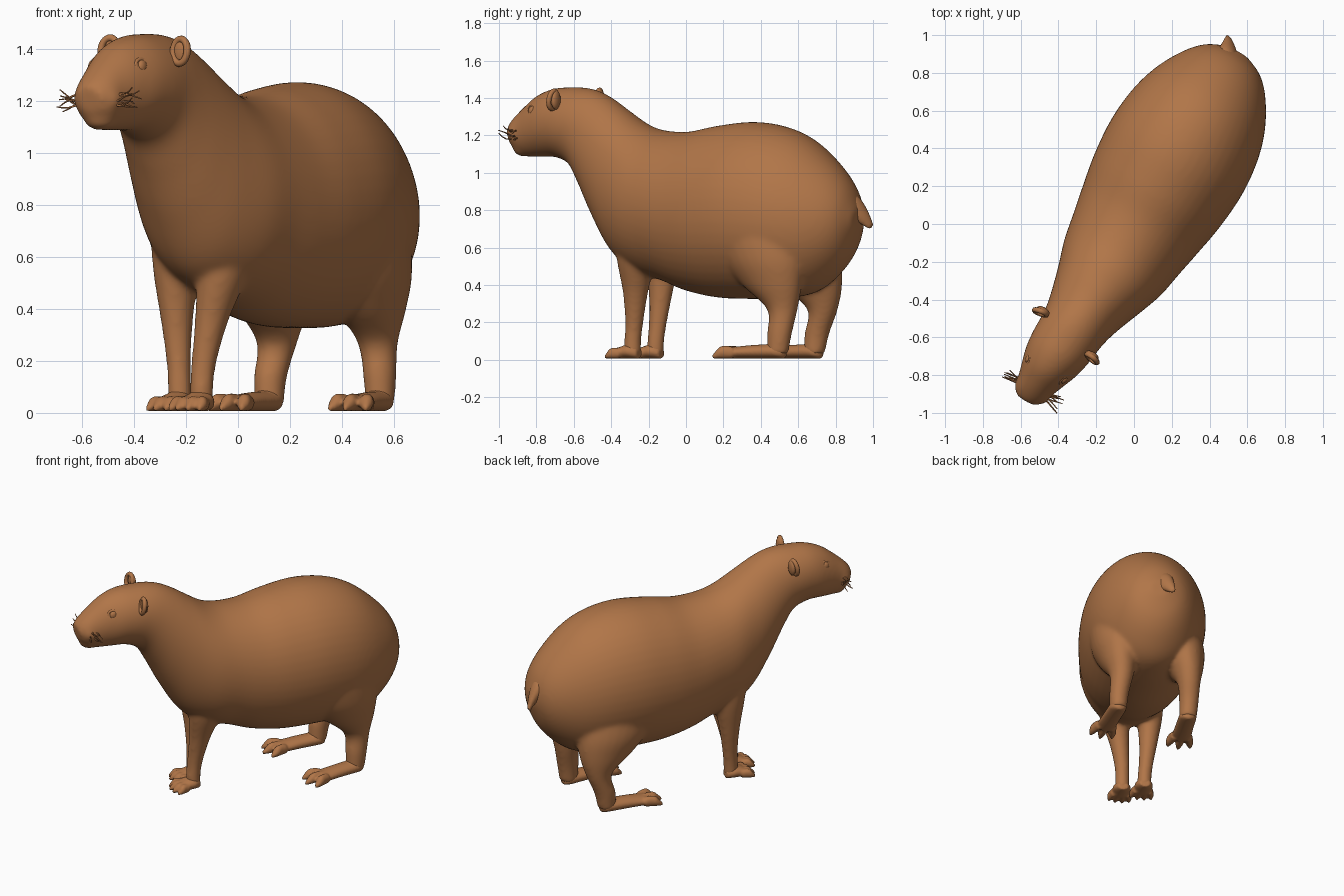
import bpy, bmesh, math, random
from mathutils import Vector, Matrix

if "Cube" in bpy.data.objects:
    bpy.data.objects.remove(bpy.data.objects["Cube"])

random.seed(4)
fur = bpy.data.materials.new("brown_fur")
fur.diffuse_color = (0.44, 0.18, 0.065, 1)
fur.use_nodes = True
fur.node_tree.nodes["Principled BSDF"].inputs["Base Color"].default_value = fur.diffuse_color
UP = Vector((0, 0, 1))
D = Vector((0.5, 0.866, 0))       # body axis, nose to tail
N = Vector((0.866, -0.5, 0))      # towards the animal's outer right/left side
TURN = Matrix.Rotation(math.radians(-30), 4, 'Z')


def axis_x(y):
    return 0.02 + 0.58 * y - 0.05 * max(0, (-0.3 - y) / 0.6)


def spine(y, z, side=0.0):
    return Vector((axis_x(y), y, z)) + N * side


def catmull(a, b, c, d, t):
    return 0.5 * (2 * b + (c - a) * t + (2 * a - 5 * b + 4 * c - d) * t * t
                  + (3 * b - a - 3 * c + d) * t ** 3)


def loft(bm, rings, sides=32, steps=5):
    """Closed skin over rings of (centre, half axis u, half axis v), smoothly interpolated."""
    dense, n = [], len(rings)
    for i in range(n - 1):
        q = [rings[max(0, min(n - 1, i + k))] for k in (-1, 0, 1, 2)]
        for s in range(steps):
            dense.append([catmull(*(r[j] for r in q), s / steps) for j in range(3)])
    dense.append(rings[-1])
    loops = []
    for c, u, v in dense:
        loops.append([bm.verts.new(c + u * math.cos(a) + v * math.sin(a))
                      for a in (2 * math.pi * k / sides for k in range(sides))])
    for a, b in zip(loops, loops[1:]):
        for k in range(sides):
            m = (k + 1) % sides
            bm.faces.new((a[k], a[m], b[m], b[k]))
    bm.faces.new(loops[0])
    bm.faces.new(loops[-1][::-1])


def ball(bm, pos, size):
    mat = Matrix.Translation(pos) @ TURN @ Matrix.Diagonal((*size, 1))
    bmesh.ops.create_uvsphere(bm, u_segments=20, v_segments=12, radius=1, matrix=mat)


def finish(bm, name, voxel=0, smooth=0):
    bmesh.ops.recalc_face_normals(bm, faces=bm.faces)
    me = bpy.data.meshes.new(name)
    bm.to_mesh(me)
    bm.free()
    me.materials.append(fur)
    me.polygons.foreach_set("use_smooth", [True] * len(me.polygons))
    ob = bpy.data.objects.new(name, me)
    bpy.context.collection.objects.link(ob)
    if voxel:                      # fuse overlapping volumes and soften the joins
        rm = ob.modifiers.new("blend", 'REMESH')
        rm.mode = 'VOXEL'
        rm.voxel_size = voxel
        rm.use_smooth_shade = True
        sm = ob.modifiers.new("soften", 'SMOOTH')
        sm.factor = 0.5
        sm.iterations = smooth
    return ob


body = bmesh.new()

# Torso, neck and head: top y, top z, bottom y, bottom z, half width
profile = [
    (.915, .80, .91, .70, .06), (.875, .93, .865, .56, .165), (.795, 1.05, .79, .45, .25),
    (.66, 1.18, .68, .36, .33), (.52, 1.248, .54, .33, .38), (.36, 1.272, .36, .325, .40),
    (.18, 1.252, .18, .332, .385), (.02, 1.22, .02, .367, .352), (-.12, 1.227, -.10, .417, .322),
    (-.22, 1.262, -.24, .467, .295), (-.32, 1.335, -.36, .56, .252), (-.40, 1.397, -.46, .74, .216),
    (-.47, 1.437, -.54, .92, .19), (-.54, 1.455, -.60, 1.035, .177), (-.62, 1.457, -.68, 1.08, .17),
    (-.70, 1.45, -.75, 1.085, .155), (-.78, 1.417, -.81, 1.085, .128), (-.85, 1.357, -.86, 1.09, .104),
    (-.905, 1.30, -.90, 1.115, .088), (-.94, 1.255, -.925, 1.155, .056)]
rings = []
for yt, zt, yb, zb, w in profile:
    top, bot = spine(yt, zt), spine(yb, zb)
    rings.append(((top + bot) / 2, N * w, (top - bot) / 2))
loft(body, rings, 48)

# Muzzle pads and chin
for s in (-1, 1):
    ball(body, spine(-.875, 1.205, s * .052), (.052, .058, .05))
ball(body, spine(-.863, 1.122, 0), (.064, .06, .036))

# Legs: x, y, z, half length along the body, half width across it
legs = {
    "front_right": [(-.04, -.25, .76, .12, .11), (-.055, -.265, .56, .11, .10), (-.10, -.27, .36, .069, .065),
                    (-.13, -.277, .2, .050, .049), (-.14, -.285, .1, .046, .046), (-.14, -.285, .03, .046, .046)],
    "front_left": [(-.225, -.155, .76, .12, .11), (-.237, -.13, .56, .10, .088), (-.235, -.135, .36, .066, .062),
                   (-.228, -.15, .2, .049, .048), (-.225, -.162, .1, .046, .046), (-.225, -.165, .03, .046, .046)],
    "hind_right": [(.40, .38, .92, .18, .12), (.445, .375, .74, .25, .18), (.48, .41, .55, .245, .168),
                   (.512, .46, .40, .172, .12), (.537, .515, .27, .084, .076), (.545, .50, .14, .068, .063),
                   (.545, .49, .03, .058, .056)],
    "hind_left": [(.22, .48, .92, .18, .12), (.165, .535, .74, .25, .18), (.13, .595, .55, .25, .168),
                  (.135, .67, .40, .178, .12), (.15, .73, .27, .084, .076), (.125, .70, .14, .068, .063),
                  (.12, .685, .03, .058, .056)]}
for name, pts in legs.items():
    loft(body, [(Vector(p[:3]), N * p[4], D * p[3]) for p in pts], 28)

    # Paw sole, flattened
    foot = bmesh.new()
    hind = name.startswith("hind")
    aim = Vector((-.36, -.93, 0)) if name == "hind_right" else -D
    across = aim.cross(UP)
    heel = Vector((*pts[-1][:2], 0))
    span = .26 if hind else .075
    paw = []
    for t, w, h in ((-.04, .035, .028), (0, .057, .038), (span * .5, .06, .037), (span, .066, .031)):
        paw.append((heel + aim * t + UP * (h + .006), across * w, UP * h))
    loft(foot, paw, 20)
    # Toes and claws
    count = 3 if hind else 4
    for k in range(count):
        f = (k / (count - 1) - .5) * 2
        way = (aim + across * f * .28).normalized()
        side = way.cross(UP)
        length = (.12 if hind else .095) - .02 * abs(f)
        root = heel + aim * (span - .02) + across * f * .045
        r = .027 if hind else .023
        loft(foot, [(root + way * length * t + UP * (r * h + .006), side * r * q, UP * r * h)
                    for t, q, h in ((0, 1, 1.2), (.4, .95, 1.3), (.7, 1, 1.2), (.9, .75, .8), (1.12, .3, .4))], 14)
    # Ankle
    loft(foot, [(Vector(p), N * w, D * w) for p, w in
                (((*heel.xy, .02), .05 if hind else .04), ((*heel.xy, .075), .05 if hind else .037),
                 (pts[-2][:3], .045 if hind else .03))], 20)
    finish(foot, name + "_paw", .008, 7)

finish(body, "body_head_and_legs", .011, 20)

# Tail
tail = bmesh.new()
loft(tail, [(Vector((.475, .80, .83)), N * .09, Vector((0, .05, .085))),
            (Vector((.50, .89, .81)), N * .064, Vector((0, .03, .06))),
            (Vector((.505, .95, .76)), N * .038, Vector((0, .02, .032))),
            (Vector((.50, .99, .71)), N * .016, Vector((0, .01, .014)))], 20)
finish(tail, "tail", .008, 6)


def rim(bm, pos, basis, rx, rz, r):
    """Elliptical ring standing in the plane of the two basis vectors."""
    a, b = basis
    n = a.cross(b).normalized()
    loops = []
    for i in range(28):
        t = 2 * math.pi * i / 28
        out = (a * math.cos(t) * rx + b * math.sin(t) * rz)
        o = out.normalized()
        loops.append([bm.verts.new(pos + out + (o * math.cos(q) + n * math.sin(q)) * r)
                      for q in (2 * math.pi * k / 10 for k in range(10))])
    for i in range(28):
        p, q = loops[i], loops[(i + 1) % 28]
        for k in range(10):
            m = (k + 1) % 10
            bm.faces.new((p[k], p[m], q[m], q[k]))


# Ears: thin dish with a raised rim
for name, pos, s in (("right_ear", (-.222, -.712, 1.39), 1), ("left_ear", (-.495, -.468, 1.395), -1)):
    bm = bmesh.new()
    p = Vector(pos)
    ball(bm, p + D * .014 - N * s * .008, (.038, .02, .052))
    rim(bm, p, ((N - D * s * .15).normalized(), (UP + D * .15).normalized()), .034, .047, .014)
    finish(bm, name)

# Eyes with lids
for name, s in (("right_eye", 1), ("left_eye", -1)):
    bm = bmesh.new()
    p = spine(-.765, 1.33, s * .108)
    ball(bm, p, (.018, .027, .027))
    along = (D + N * s * .35).normalized()
    rim(bm, p + N * s * .002, (along, (UP - N * s * .3).normalized()), .034, .030, .008)
    finish(bm, name)

# Nostrils
bm = bmesh.new()
for s in (-1, 1):
    rim(bm, spine(-.916, 1.245, s * .026), (N, UP), .012, .009, .005)
finish(bm, "nostrils")

# Whiskers on both sides of the muzzle
for name, s in (("right_whiskers", 1), ("left_whiskers", -1)):
    cu = bpy.data.curves.new(name, 'CURVE')
    cu.dimensions = '3D'
    cu.bevel_depth = 0.0045
    cu.bevel_resolution = 1
    cu.use_fill_caps = True
    for k in range(9):
        base = spine(-.86 - .012 * (k % 3), 1.18 + .02 * (k // 3), s * .078)
        reach = random.uniform(.06, .10)
        fore, lift = random.uniform(-.03, .05), random.uniform(-.03, .045)
        sp = cu.splines.new('POLY')
        sp.points.add(4)
        for i in range(5):
            t = i / 4
            p = base + N * s * reach * t - D * fore * t + UP * (lift * t * t + .006 * math.sin(5 * t + k))
            sp.points[i].co = (*p, 1)
            sp.points[i].radius = 1.1 - .6 * t
    cu.materials.append(fur)
    bpy.context.collection.objects.link(bpy.data.objects.new(name, cu))
